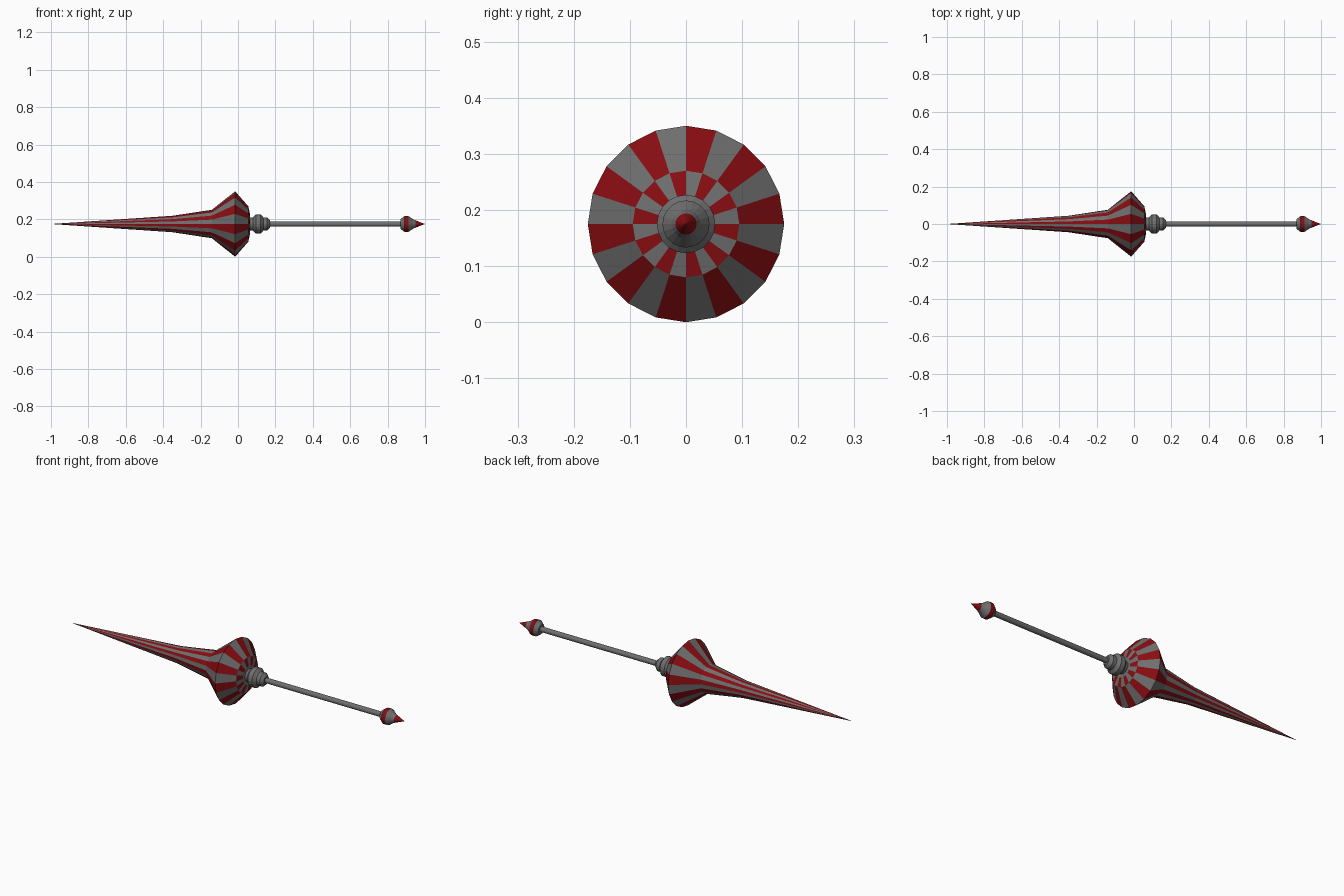
import bpy, bmesh
from math import sin, cos, pi

if "Cube" in bpy.data.objects:
    bpy.data.objects.remove(bpy.data.objects["Cube"])

AXIS_Z = 0.175


def material(name, color):
    m = bpy.data.materials.new(name)
    m.diffuse_color = color
    m.use_nodes = True
    m.node_tree.nodes["Principled BSDF"].inputs["Base Color"].default_value = m.diffuse_color
    return m


red = material("red_paint", (0.25, 0.004, 0.006, 1))
grey = material("grey_metal", (0.16, 0.16, 0.16, 1))


def lathe(name, profile, sides, is_red):
    """Revolve (x, radius) points around the long axis; is_red(ring, side) picks the colour."""
    bm = bmesh.new()
    rings = []
    for x, r in profile:
        if r == 0:
            rings.append([bm.verts.new((x, 0, AXIS_Z))] * sides)
        else:
            rings.append([bm.verts.new((x, r * sin(2 * pi * k / sides),
                                        AXIS_Z + r * cos(2 * pi * k / sides)))
                          for k in range(sides)])
    for i in range(len(rings) - 1):
        for k in range(sides):
            n = (k + 1) % sides
            quad = [rings[i][k], rings[i][n], rings[i + 1][n], rings[i + 1][k]]
            face = bm.faces.new(list(dict.fromkeys(quad)))
            face.material_index = 1 if is_red(i, k) else 0
    bmesh.ops.recalc_face_normals(bm, faces=bm.faces)
    me = bpy.data.meshes.new(name)
    bm.to_mesh(me)
    bm.free()
    me.materials.append(grey)
    me.materials.append(red)
    ob = bpy.data.objects.new(name, me)
    bpy.context.collection.objects.link(ob)
    return ob


# Striped faceted head, with staggered colours on the small rear ring
lathe("lance_head",
      [(-1, 0), (-0.35, 0.044), (-0.14, 0.076), (-0.015, 0.175),
       (0.055, 0.095), (0.065, 0.05), (0.065, 0)],
      20, lambda i, k: (k + (i == 4)) % 2 == 0 and i < 5)

# Stepped collar between head and shaft
lathe("collar",
      [(0.055, 0), (0.055, 0.032), (0.08, 0.036), (0.095, 0.052), (0.12, 0.052),
       (0.135, 0.036), (0.155, 0.036), (0.17, 0.022), (0.17, 0)],
      20, lambda i, k: False)

# Long round shaft
lathe("shaft", [(0.16, 0), (0.16, 0.014), (0.88, 0.014), (0.88, 0)],
      16, lambda i, k: False)

# Pommel with red band and red spike
lathe("pommel",
      [(0.868, 0), (0.868, 0.026), (0.89, 0.042), (0.912, 0.042),
       (0.935, 0.026), (0.95, 0.019), (1, 0)],
      20, lambda i, k: i in (2, 5))
